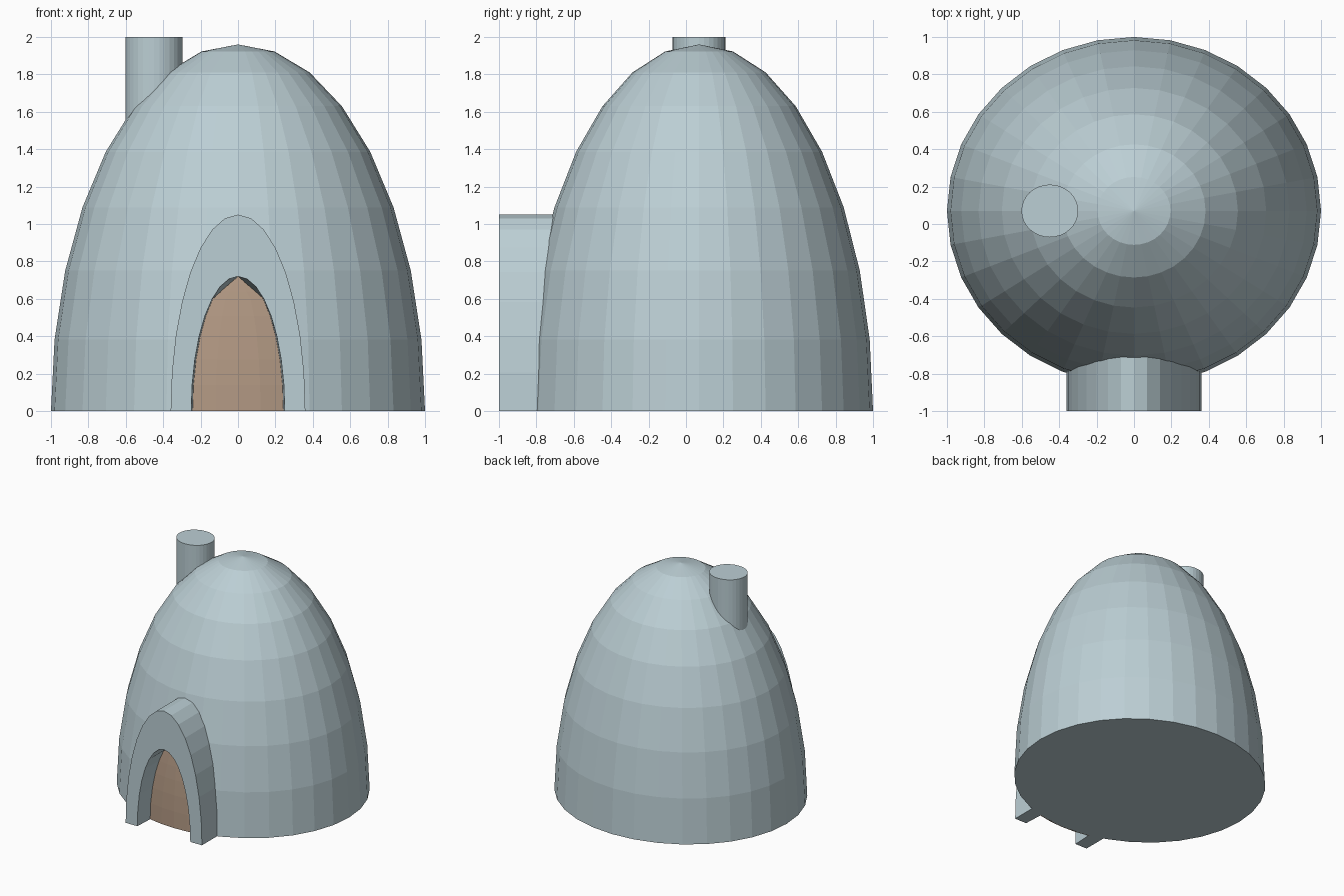
import bpy, bmesh, math
from mathutils import Matrix

if "Cube" in bpy.data.objects:
    bpy.data.objects.remove(bpy.data.objects["Cube"])

CY, RX, RY, RZ = 0.07, 1.0, 0.93, 1.96   # dome centre and radii


def material(name, rgb):
    m = bpy.data.materials.new(name)
    m.diffuse_color = (*rgb, 1)
    m.use_nodes = True
    m.node_tree.nodes["Principled BSDF"].inputs["Base Color"].default_value = m.diffuse_color
    return m


clay = material("pale_blue_grey", (0.50, 0.62, 0.66))
wood = material("door_brown", (0.45, 0.32, 0.23))


def finish(name, bm, mat):
    bmesh.ops.recalc_face_normals(bm, faces=bm.faces)
    mesh = bpy.data.meshes.new(name)
    bm.to_mesh(mesh)
    bm.free()
    mesh.materials.append(mat)
    ob = bpy.data.objects.new(name, mesh)
    bpy.context.collection.objects.link(ob)
    return ob


def dome_y(x, z):
    """Front surface of the dome at a given x and z."""
    return CY - RY * math.sqrt(max(0, 1 - (x / RX) ** 2 - (z / RZ) ** 2))


# Dome: upper half of a stretched sphere with a closed base
bm = bmesh.new()
bmesh.ops.create_uvsphere(bm, u_segments=32, v_segments=16, radius=1)
bmesh.ops.delete(bm, geom=[v for v in bm.verts if v.co.z < -0.01], context='VERTS')
bmesh.ops.contextual_create(bm, geom=[e for e in bm.edges if e.is_boundary])
bmesh.ops.transform(bm, verts=bm.verts,
                    matrix=Matrix.Translation((0, CY, 0)) @ Matrix.Diagonal((RX, RY, RZ, 1)))
finish("dome", bm, clay)

# Chimney: oval pipe sunk into the dome
bm = bmesh.new()
bmesh.ops.create_cone(bm, cap_ends=True, segments=32, radius1=1, radius2=1, depth=1)
bmesh.ops.transform(bm, verts=bm.verts,
                    matrix=Matrix.Translation((-0.45, CY, 1.7)) @ Matrix.Diagonal((0.152, 0.141, 0.6, 1)))
finish("chimney", bm, clay)


def arc(w, h):
    return [(-w * math.cos(math.pi * i / 16), h * math.sin(math.pi * i / 16)) for i in range(17)]


# Entrance arch: outer and inner elliptic arcs, lofted back to the dome
outer, inner = arc(0.36, 1.05), arc(0.25, 0.72)
back = [(x * 0.965, z) for x, z in inner]
for i, j in ((6, 10), (7, 9)):            # opening comes to a point at the back
    t = (8 - i) / 3
    x, z = inner[5][0] * 0.965 * t, 0.72 + (inner[5][1] - 0.72) * t
    back[i], back[j] = (x, z), (-x, z)

bm = bmesh.new()
rings = [[bm.verts.new((x, dome_y(x, z) + 0.04, z)) for x, z in outer],
         [bm.verts.new((x, -1, z)) for x, z in outer],
         [bm.verts.new((x, -1, z)) for x, z in inner],
         [bm.verts.new((x, dome_y(x, z) + 0.02, z)) for x, z in back]]
for a, b in zip(rings, rings[1:] + rings[:1]):
    for i in range(16):
        bm.faces.new((a[i], a[i + 1], b[i + 1], b[i]))
for i in (0, 16):                          # soles of the two feet
    bm.faces.new([r[i] for r in rings])
finish("entrance_arch", bm, clay)

# Door: thin curved plate lying on the dome inside the arch
bm = bmesh.new()
rows = []
for i in range(9):
    x0, z = back[i]
    xs = [x0 * (1.04 - 0.52 * k) for k in (0, 1, 2, 3, 4)]
    rows.append([bm.verts.new((x, dome_y(x, z) - 0.006, z)) for x in
                 (x0 * s for s in (1.04, 0.5, 0, -0.5, -1.04))])
for a, b in zip(rows, rows[1:]):
    for k in range(4):
        bm.faces.new((a[k], a[k + 1], b[k + 1], b[k]))
bmesh.ops.remove_doubles(bm, verts=bm.verts, dist=1e-5)
door = finish("door", bm, wood)
solid = door.modifiers.new("thickness", 'SOLIDIFY')
solid.thickness = 0.008
